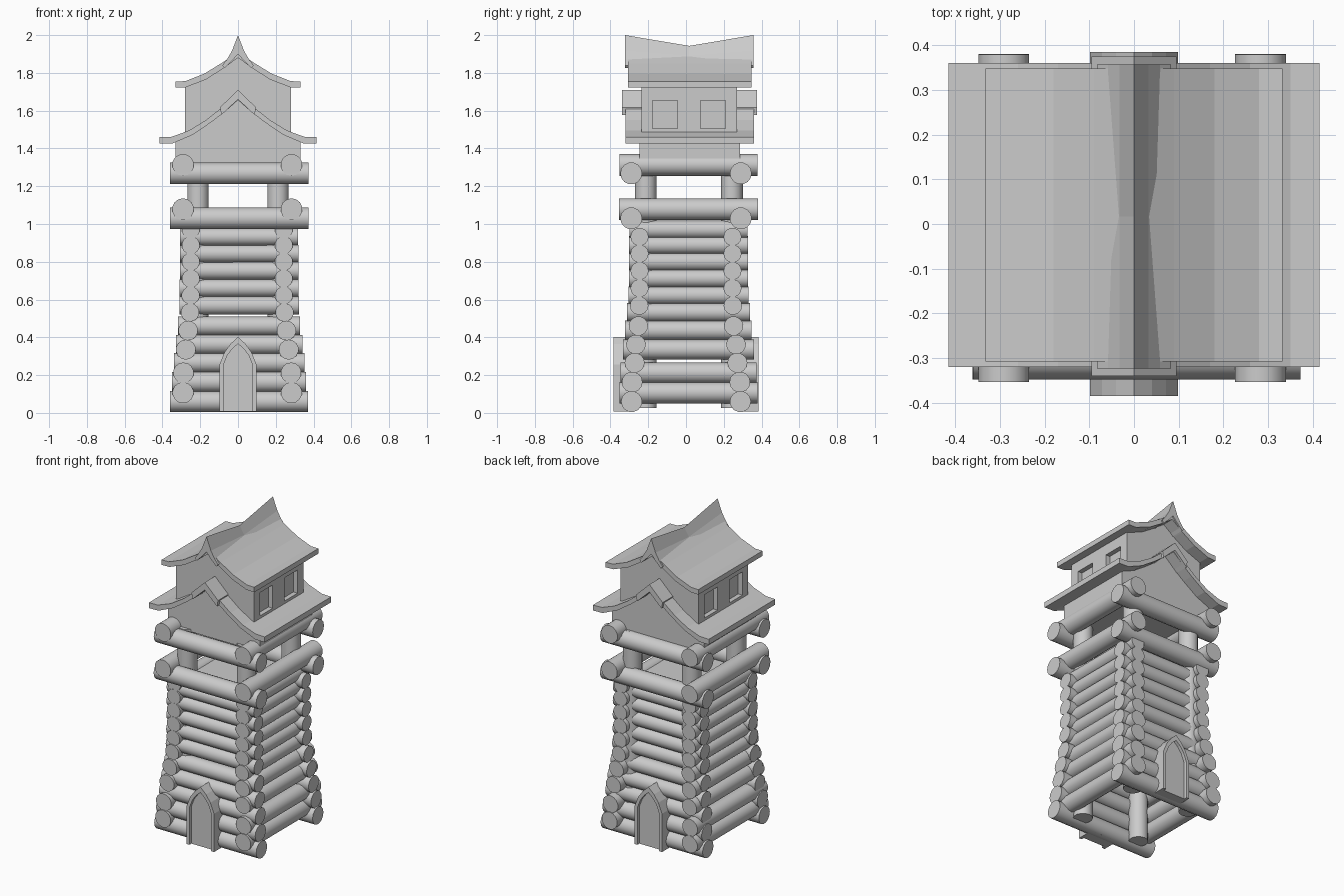
import bpy, bmesh
from math import radians
from mathutils import Matrix, Vector

if "Cube" in bpy.data.objects:
    bpy.data.objects.remove(bpy.data.objects["Cube"])


def finish(name, bm, smooth=False):
    bmesh.ops.recalc_face_normals(bm, faces=bm.faces)
    if smooth:
        for f in bm.faces:
            f.smooth = len(f.verts) == 4
    me = bpy.data.meshes.new(name)
    bm.to_mesh(me)
    bm.free()
    ob = bpy.data.objects.new(name, me)
    bpy.context.collection.objects.link(ob)
    return ob


def cylinder(name, center, axis, half, r, sides=14):
    bm = bmesh.new()
    rot = {'X': Matrix.Rotation(radians(90), 4, 'Y'),
           'Y': Matrix.Rotation(radians(90), 4, 'X'),
           'Z': Matrix.Identity(4)}[axis]
    bmesh.ops.create_cone(bm, cap_ends=True, segments=sides, radius1=r, radius2=r,
                          depth=2 * half, matrix=Matrix.Translation(center) @ rot)
    return finish(name, bm, True)


def loft(name, sections):
    """Join outlines [(y, [(x, z), ...]), ...] into a closed solid."""
    bm = bmesh.new()
    rings = [[bm.verts.new((x, y, z)) for x, z in pts] for y, pts in sections]
    for a, b in zip(rings, rings[1:]):
        n = len(a)
        for i in range(n):
            j = (i + 1) % n
            bm.faces.new((a[i], a[j], b[j], b[i]))
    bm.faces.new(rings[0])
    bm.faces.new(rings[-1])
    return finish(name, bm)


def prism(name, pts, y0, y1):
    return loft(name, [(y0, pts), (y1, pts)])


def mirrored(half):
    """Mirror an open half outline whose last point is on x = 0."""
    return half + [(-x, z) for x, z in reversed(half[:-1])]


def band(top, bottom):
    return mirrored(top) + mirrored(bottom)[::-1]


def box(name, lo, hi):
    return prism(name, [(lo[0], lo[2]), (hi[0], lo[2]), (hi[0], hi[2]), (lo[0], hi[2])], lo[1], hi[1])


# Log walls: (height, offset from axis, half length, radius)
x_logs = [(.06, .288, .365, .056), (.163, .285, .355, .055), (.265, .272, .345, .053),
          (.362, .265, .335, .052), (.46, .252, .323, .051), (.568, .248, .316, .049),
          (.66, .246, .315, .048), (.752, .246, .314, .048), (.843, .246, .313, .048),
          (.932, .246, .312, .048), (1.03, .29, .367, .058), (1.268, .29, .366, .058)]
y_logs = [(.107, .287, .365, .056), (.212, .285, .36, .055), (.335, .272, .347, .053),
          (.436, .26, .335, .052), (.532, .25, .325, .049), (.622, .247, .318, .048),
          (.711, .246, .316, .048), (.80, .246, .315, .048), (.888, .246, .314, .048),
          (.97, .246, .313, .048), (1.078, .287, .367, .058), (1.313, .287, .366, .058)]
for i, (z, off, half, r) in enumerate(x_logs):
    for s in (-1, 1):
        cylinder(f"cross_log_{i}", Vector((.006, s * off, z)), 'X', half, r)
for i, (z, off, half, r) in enumerate(y_logs):
    for s in (-1, 1):
        cylinder(f"side_log_{i}", Vector((s * off - .004, .013, z)), 'Y', half, r)

# Corner posts and lookout floor
for sx in (-1, 1):
    for sy in (-1, 1):
        cylinder("corner_post", Vector((sx * .212, .015 + sy * .228, .675)), 'Z', .65, .058)
box("lookout_floor", (-.25, -.24, .98), (.25, .25, 1.0))

# Pointed doors, front and back
outer = [(.098, .008), (.098, .255), (.072, .32), (.04, .365), (0, .403)]
inner = [(.078, .008), (.078, .25), (.056, .305), (.03, .34), (0, .366)]
for s, side in ((-1, "front"), (1, "back")):
    prism(side + "_door_frame", band(outer, inner), s * .385, s * .27)
    prism(side + "_door", mirrored(inner), s * .365, s * .27)

# Lower storey
low_top = [(.415, 1.46), (.35, 1.462), (.26, 1.495), (.17, 1.55), (.09, 1.613), (0, 1.685)]
low_bot = [(.415, 1.425), (.345, 1.427), (.24, 1.472), (.14, 1.54), (.07, 1.594), (0, 1.655)]
prism("lower_walls", mirrored([(.33, 1.31), (.33, 1.44), (.24, 1.48), (.14, 1.545), (0, 1.66)]), -.245, .285)
prism("lower_roof", band(low_top, low_bot), -.32, .36)
prism("lower_ridge_cap", band([(.095, 1.618), (0, 1.71)], [(.088, 1.577), (0, 1.66)]), -.34, .375)

# Upper storey with recessed windows
walls = prism("upper_walls", mirrored([(.28, 1.44), (.28, 1.735), (.17, 1.77), (.08, 1.83), (0, 1.885)]), -.235, .27)
for s in (-1, 1):
    for y in (-.111, .143):
        cut = box("window_cutter", (s * .28 - .03, y - .066, 1.505), (s * .28 + .03, y + .066, 1.655))
        cut.hide_render = True
        cut.hide_set(True)
        mod = walls.modifiers.new("window", 'BOOLEAN')
        mod.operation = 'DIFFERENCE'
        mod.object = cut
up_top = [(.332, 1.755), (.28, 1.756), (.18, 1.795), (.09, 1.85), (0, 1.91)]
up_bot = [(.332, 1.722), (.275, 1.724), (.17, 1.765), (.08, 1.822), (0, 1.88)]
prism("upper_roof", band(up_top, up_bot), -.308, .348)

# Swept ridge, dipping in the middle
def ridge(peak):
    rise = peak - 1.84
    return band([(.083, 1.84), (.058, 1.84 + rise * .2), (.032, 1.84 + rise * .48), (0, peak)],
                [(.07, 1.825), (.05, 1.845), (.03, 1.865), (0, 1.9)])


loft("top_ridge", [(-.323, ridge(2.0)), (.017, ridge(1.943)), (.357, ridge(2.0))])
